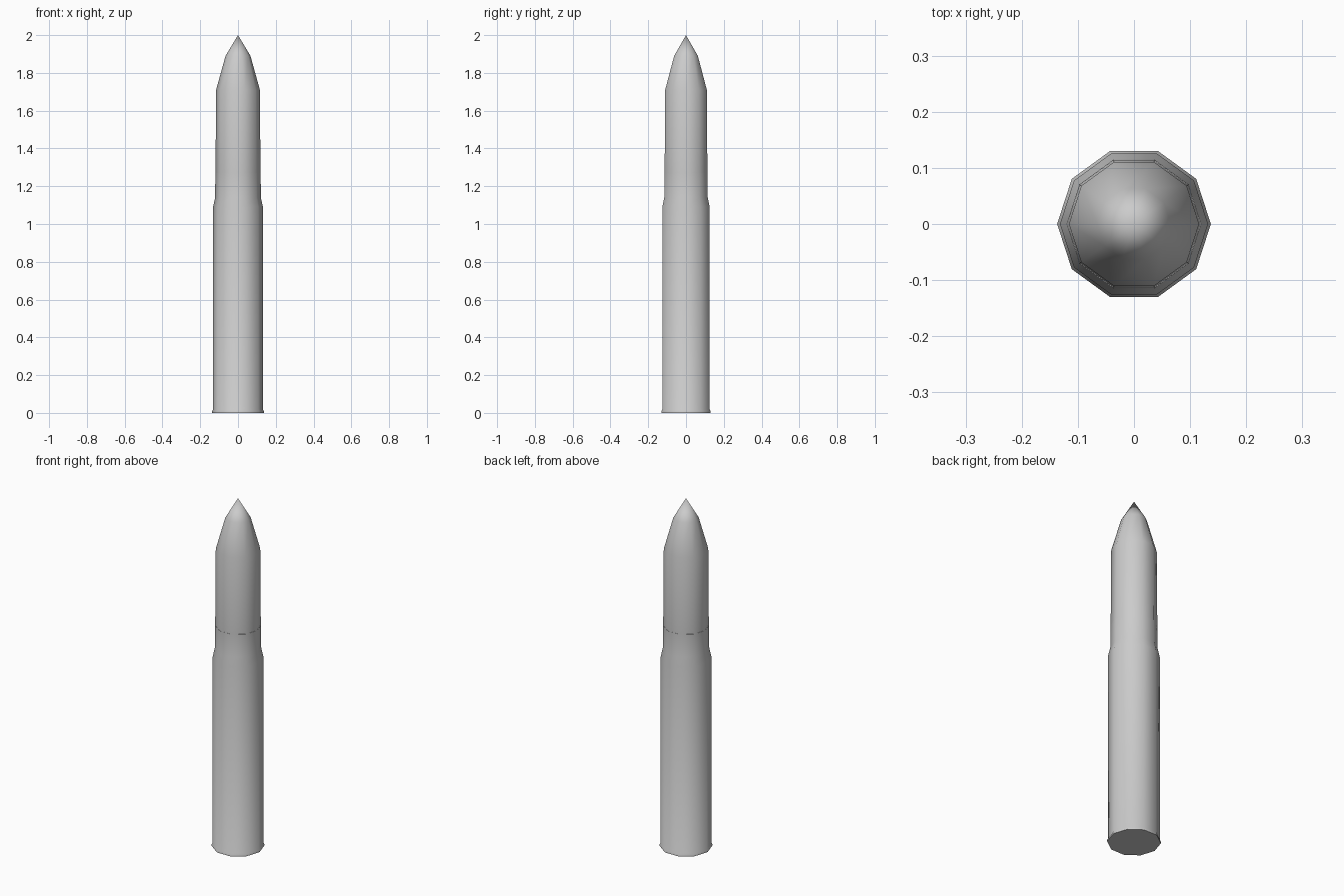
import bpy, bmesh, math

SIDES = 10

old = bpy.data.objects.get("Cube")
if old:
    bpy.data.objects.remove(old, do_unlink=True)


def material(name, colour):
    mat = bpy.data.materials.new(name)
    mat.use_nodes = True
    mat.diffuse_color = colour
    mat.node_tree.nodes["Principled BSDF"].inputs["Base Color"].default_value = colour
    return mat


def turned(name, profile, mat):
    """Revolve (radius, height) points around z; a zero radius closes to a point."""
    bm = bmesh.new()
    rings = []
    for r, z in profile:
        count = SIDES if r > 0 else 1
        rings.append([bm.verts.new((r * math.cos(math.tau * i / SIDES),
                                    r * math.sin(math.tau * i / SIDES), z))
                      for i in range(count)])
    for low, high in zip(rings, rings[1:]):
        for i in range(SIDES):
            j = (i + 1) % SIDES
            if len(high) == 1:
                bm.faces.new((low[i], low[j], high[0]))
            else:
                bm.faces.new((low[i], low[j], high[j], high[i]))
    for ring in (rings[0], rings[-1]):
        if len(ring) > 1:
            bm.faces.new(ring)
    bmesh.ops.recalc_face_normals(bm, faces=bm.faces)
    mesh = bpy.data.meshes.new(name)
    bm.to_mesh(mesh)
    bm.free()
    mesh.materials.append(mat)
    obj = bpy.data.objects.new(name, mesh)
    bpy.context.collection.objects.link(obj)
    bpy.ops.object.select_all(action='DESELECT')
    obj.select_set(True)
    bpy.context.view_layer.objects.active = obj
    bpy.ops.object.shade_smooth_by_angle(angle=math.radians(40))
    return obj


grey = material("grey metal", (0.6, 0.6, 0.6, 1))

# Casing: base rim, straight body, short shoulder and neck
turned("casing", [(0.137, 0), (0.137, 0.01), (0.132, 0.018), (0.132, 1.09),
                  (0.121, 1.14), (0.12, 1.27)], grey)

# Projectile: slightly tapered shank and pointed nose
turned("projectile", [(0.119, 1.27), (0.116, 1.71), (0.066, 1.89), (0, 2)], grey)
